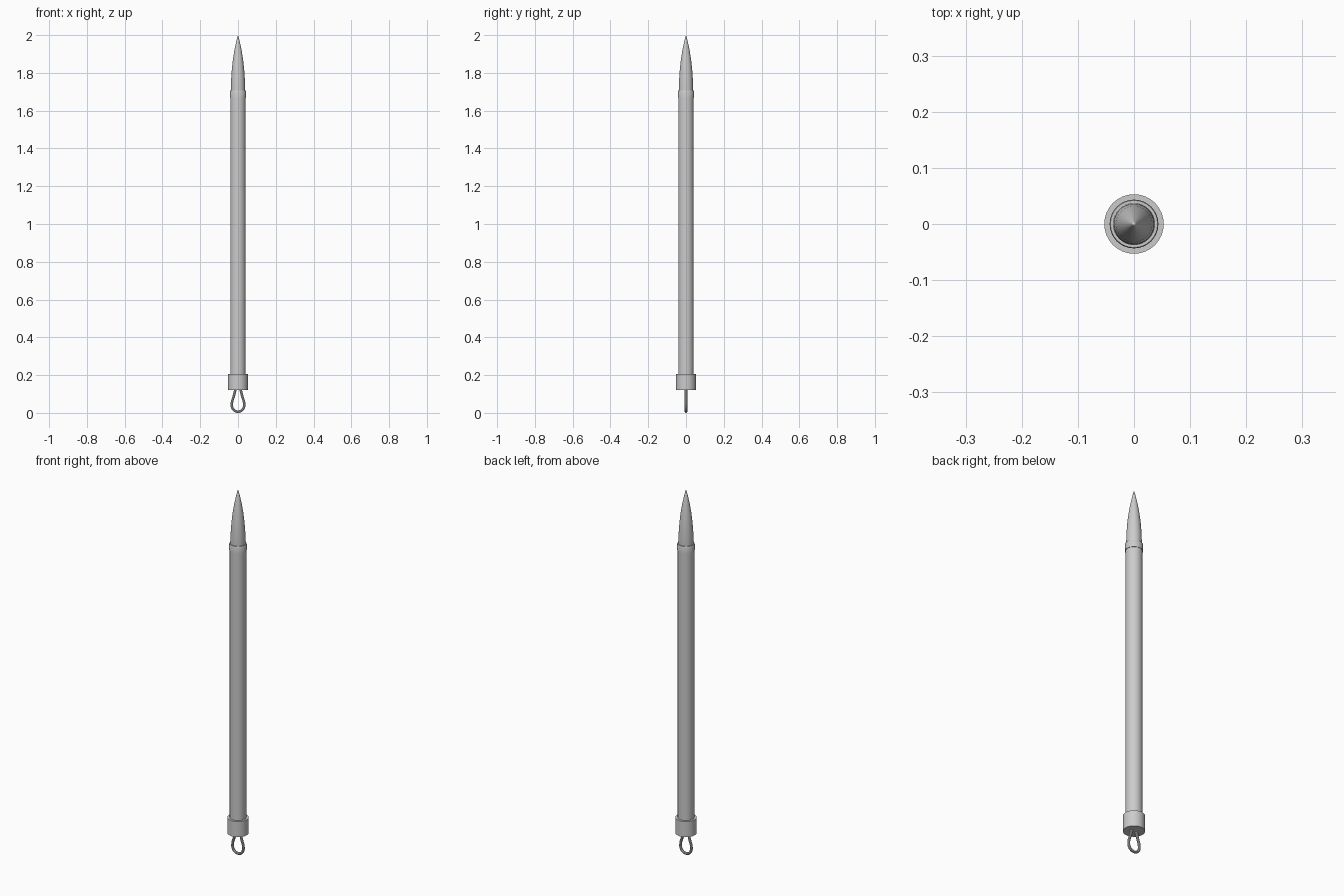
import bpy, bmesh, math

if "Cube" in bpy.data.objects:
    bpy.data.objects.remove(bpy.data.objects["Cube"])


def lathe(name, profile, sides=32):
    """Revolve (radius, z) points around z; zero radius closes to a pole."""
    bm = bmesh.new()
    rings = []
    for r, z in profile:
        if r == 0:
            rings.append([bm.verts.new((0, 0, z))] * sides)
        else:
            rings.append([bm.verts.new((r * math.cos(2 * math.pi * i / sides),
                                        r * math.sin(2 * math.pi * i / sides), z))
                          for i in range(sides)])
    for a, b in zip(rings, rings[1:]):
        for i in range(sides):
            j = (i + 1) % sides
            bm.faces.new(list(dict.fromkeys((a[i], a[j], b[j], b[i]))))
    bmesh.ops.recalc_face_normals(bm, faces=bm.faces)
    mesh = bpy.data.meshes.new(name)
    bm.to_mesh(mesh)
    bm.free()
    obj = bpy.data.objects.new(name, mesh)
    bpy.context.collection.objects.link(obj)
    smooth(obj)
    return obj


def smooth(obj):
    bpy.ops.object.select_all(action='DESELECT')
    obj.select_set(True)
    bpy.context.view_layer.objects.active = obj
    bpy.ops.object.shade_smooth_by_angle(angle=math.radians(35))


# Long wooden handle
lathe("handle", [(0, 0.13), (0.041, 0.13), (0.041, 1.69), (0, 1.69)])

# Thin collar holding the bristles
lathe("collar", [(0.038, 1.668), (0.0435, 1.668), (0.0435, 1.702),
                 (0.042, 1.706), (0.036, 1.706)])

# Pointed bristle head
lathe("bristles", [(0, 1.67), (0.037, 1.67), (0.0375, 1.72), (0.036, 1.77),
                   (0.0325, 1.82), (0.027, 1.87), (0.019, 1.92),
                   (0.010, 1.963), (0.004, 1.988), (0, 2.0)])

# End cap
lathe("end_cap", [(0, 0.12), (0.053, 0.12), (0.053, 0.205), (0, 0.205)])

# Hanging cord: mirrored teardrop path swept as a tube
half = [(0.012, 0.13), (0.022, 0.09), (0.032, 0.055), (0.031, 0.03), (0.018, 0.012)]
path = half + [(0, 0.007)] + [(-x, z) for x, z in reversed(half)]
curve = bpy.data.curves.new("hanging_loop", 'CURVE')
curve.dimensions = '3D'
curve.bevel_depth = 0.007
curve.bevel_resolution = 3
curve.resolution_u = 6
curve.use_fill_caps = True
spline = curve.splines.new('BEZIER')
spline.bezier_points.add(len(path) - 1)
for p, (x, z) in zip(spline.bezier_points, path):
    p.co = (x, 0, z)
    p.handle_left_type = p.handle_right_type = 'AUTO'
loop = bpy.data.objects.new("hanging_loop", curve)
bpy.context.collection.objects.link(loop)
bpy.ops.object.select_all(action='DESELECT')
loop.select_set(True)
bpy.context.view_layer.objects.active = loop
bpy.ops.object.convert(target='MESH')
smooth(bpy.context.view_layer.objects.active)
